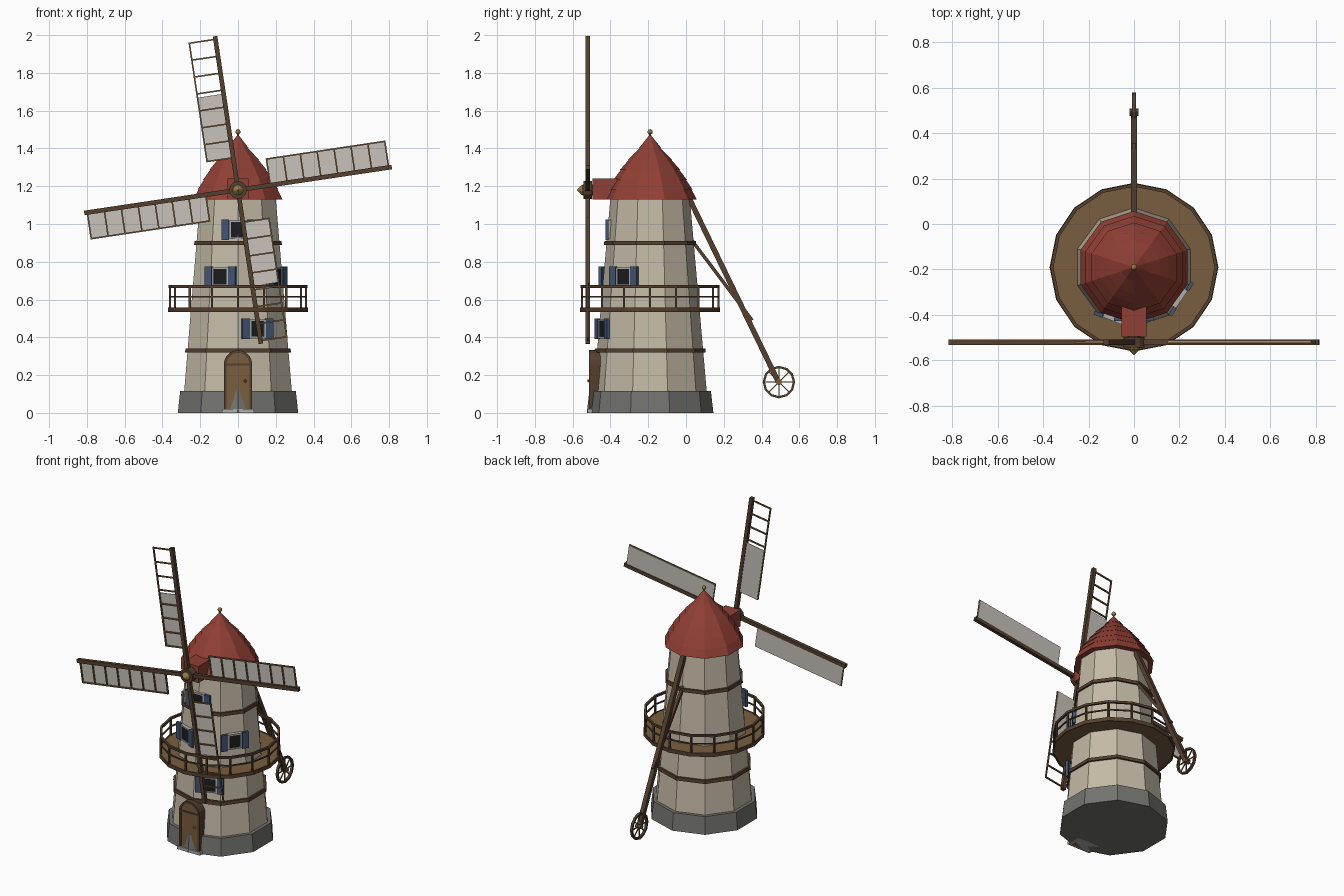
import bpy, bmesh, math
from math import sin, cos, pi, radians
from mathutils import Vector, Matrix

if "Cube" in bpy.data.objects:
    bpy.data.objects.remove(bpy.data.objects["Cube"])

CY = -0.19                       # tower axis
AXIS = Matrix.Translation((0, CY, 0))


def material(name, c):
    m = bpy.data.materials.new(name)
    m.diffuse_color = (*c, 1)
    m.use_nodes = True
    m.node_tree.nodes["Principled BSDF"].inputs["Base Color"].default_value = m.diffuse_color
    return m


WALL = material("plaster", (.55, .49, .38))
STONE = material("stone", (.17, .17, .16))
STEP = material("step_stone", (.42, .42, .40))
ROOF = material("roof_red", (.28, .05, .035))
WOOD = material("dark_wood", (.09, .05, .028))
PLANK = material("planks", (.19, .11, .05))
CLOTH = material("canvas", (.58, .55, .50))
BLUE = material("shutter_blue", (.05, .09, .17))
PANE = material("glass_dark", (.012, .012, .014))
BRASS = material("brass", (.30, .20, .05))


def finish(bm, name, mat):
    bmesh.ops.recalc_face_normals(bm, faces=bm.faces)
    me = bpy.data.meshes.new(name)
    bm.to_mesh(me)
    bm.free()
    me.materials.append(mat)
    ob = bpy.data.objects.new(name, me)
    bpy.context.collection.objects.link(ob)
    return ob


def lathe(bm, profile, n, M, closed=False):
    """Revolve (radius, height) points with n sides, one vertex facing -y."""
    rings = []
    for r, z in profile:
        ring = [bm.verts.new(M @ Vector((r * cos(2*pi*i/n - pi/2), r * sin(2*pi*i/n - pi/2), z)))
                for i in range(n if r > 0 else 1)]
        rings.append(ring)
    pairs = list(zip(rings, rings[1:])) + ([(rings[-1], rings[0])] if closed else [])
    for a, b in pairs:
        for i in range(n):
            j = (i + 1) % n
            vs = [a[i % len(a)], a[j % len(a)], b[j % len(b)], b[i % len(b)]]
            bm.faces.new(list(dict.fromkeys(vs)))
    if not closed:
        for ring in (rings[0], rings[-1]):
            if len(ring) > 1:
                bm.faces.new(ring)


def box(bm, x, y, z, M=Matrix()):
    S = Matrix.Diagonal((x[1]-x[0], y[1]-y[0], z[1]-z[0], 1))
    T = Matrix.Translation(((x[0]+x[1])/2, (y[0]+y[1])/2, (z[0]+z[1])/2))
    bmesh.ops.create_cube(bm, size=1, matrix=M @ T @ S)


def beam(bm, p, q, w, d=None, side=(0, 1, 0)):
    """Bar from p to q; d is its thickness along side."""
    p, q = Vector(p), Vector(q)
    zc = (q - p).normalized()
    xc = Vector(side).cross(zc).normalized()
    R = Matrix((xc, zc.cross(xc), zc)).transposed().to_4x4()
    box(bm, (-w/2, w/2), (-(d or w)/2, (d or w)/2), (0, (q-p).length), Matrix.Translation(p) @ R)


def turned(name, profile, n, mat, M=AXIS, closed=False):
    bm = bmesh.new()
    lathe(bm, profile, n, M, closed)
    return finish(bm, name, mat)


def wall_r(z):
    return .30 - .09 * (z - .11) / 1.02


# Tower body, plinth and timber bands
turned("plinth", [(.335, 0), (.322, .115)], 10, STONE)
turned("tower", [(.30, .11), (.21, 1.14)], 10, WALL)
for name, z in (("lower_band", .33), ("upper_band", .90)):
    r = wall_r(z)
    turned(name, [(r-.02, z-.011), (r+.014, z-.011), (r+.012, z+.011), (r-.02, z+.011)], 10, WOOD, closed=True)

# Roof in overlapping courses, with finial
rows = [(.247, 1.13), (.221, 1.185), (.192, 1.235), (.155, 1.29), (.113, 1.343), (.055, 1.405), (0, 1.475)]
prof = [rows[0]]
for r, z in rows[1:-1]:
    prof += [(r - .003, z), (r + .004, z - .003)]
turned("roof", prof + [rows[-1]], 10, ROOF)
bm = bmesh.new()
lathe(bm, [(.006, 1.45), (.006, 1.485)], 6, AXIS)
bmesh.ops.create_uvsphere(bm, u_segments=10, v_segments=6, radius=.014, matrix=Matrix.Translation((0, CY, 1.488)))
finish(bm, "finial", BRASS)
bm = bmesh.new()
box(bm, (-.055, .055), (-.495, -.33), (1.13, 1.24))
finish(bm, "shaft_housing", ROOF)

# Balcony with railing
turned("balcony_deck", [(.24, .537), (.366, .537), (.366, .556), (.24, .556)], 16, PLANK, closed=True)
turned("deck_rim", [(.362, .533), (.371, .533), (.371, .558), (.362, .558)], 16, WOOD, closed=True)
bm = bmesh.new()
for z, h in ((.669, .007), (.615, .004)):
    lathe(bm, [(.361-h, z-h), (.361+h, z-h), (.361+h, z+h), (.361-h, z+h)], 16, AXIS, True)
for i in range(16):
    a = 2*pi*i/16
    x, y = .361*cos(a), CY + .361*sin(a)
    beam(bm, (x, y, .55), (x, y, .668), .011)
finish(bm, "balcony_railing", WOOD)

# Door: arched leaf, frame, transom, handle, step
def arch(r, spring=.257, n=10):
    return [(r, 0)] + [(r*cos(pi*i/n), spring + r*sin(pi*i/n)) for i in range(n+1)] + [(-r, 0)]


bm = bmesh.new()
f = bm.faces.new([bm.verts.new((x, -.509, z)) for x, z in arch(.064)])
ext = bmesh.ops.extrude_face_region(bm, geom=[f])
bmesh.ops.translate(bm, vec=(0, .06, 0), verts=[v for v in ext["geom"] if isinstance(v, bmesh.types.BMVert)])
finish(bm, "door", PLANK)
bm = bmesh.new()
outer, inner = arch(.075), arch(.061)
loops = [[bm.verts.new((x, y, z)) for x, z in pts]
         for pts, y in ((outer, -.45), (outer, -.514), (inner, -.514), (inner, -.45))]
for k in range(4):
    a, b = loops[k], loops[(k+1) % 4]
    for i in range(len(a) - 1):
        bm.faces.new((a[i], a[i+1], b[i+1], b[i]))
box(bm, (-.062, .062), (-.513, -.48), (.252, .262))
finish(bm, "door_frame", WOOD)
bm = bmesh.new()
bmesh.ops.create_uvsphere(bm, u_segments=8, v_segments=6, radius=.008, matrix=Matrix.Translation((.038, -.515, .17)))
finish(bm, "door_knob", BRASS)
bm = bmesh.new()
box(bm, (-.085, .085), (-.522, -.42), (0, .02))
finish(bm, "door_step", STEP)

# Windows with frames and shutters: (angle from front, height)
for k, (deg, z) in enumerate(((0, .97), (-22, .72), (56, .72), (22, .445))):
    M = Matrix.Translation((0, CY, z)) @ Matrix.Rotation(radians(deg), 4, 'Z')
    r = wall_r(z)
    bm = bmesh.new()
    box(bm, (-.038, .038), (-r-.003, -r+.05), (-.043, .043), M)
    finish(bm, f"window_pane_{k+1}", PANE)
    bm = bmesh.new()
    for s in (-1, 1):
        box(bm, sorted((s*.036, s*.046)), (-r-.008, -r+.04), (-.05, .05), M)
        box(bm, (-.046, .046), (-r-.008, -r+.04), sorted((s*.041, s*.05)), M)
    finish(bm, f"window_frame_{k+1}", STEP)
    bm = bmesh.new()
    for s in (-1, 1):
        box(bm, sorted((s*.047, s*.088)), (-r-.012, -r+.004), (-.054, .054), M)
    finish(bm, f"shutters_{k+1}", BLUE)

# Hub and shaft, turned about the -y direction
HUB = Matrix.Translation((0, 0, 1.18)) @ Matrix.Rotation(pi/2, 4, 'X')
turned("shaft", [(.03, .45), (.03, .51)], 10, WOOD, HUB)
turned("hub", [(.047, .497), (.047, .543)], 12, WOOD, HUB)
turned("hub_cap", [(.028, .54), (.028, .549), (0, .578)], 10, BRASS, HUB)

# Four sails: stock, lattice, canvas (full on the sides, half on top and bottom)
for k, name in enumerate(("top", "left", "bottom", "right")):
    M = Matrix.Translation((0, 0, 1.18)) @ Matrix.Rotation(-radians(8.5 + 90*k), 4, 'Y')
    bm = bmesh.new()
    box(bm, (-.012, .012), (-.533, -.509), (0, .823), M)
    finish(bm, name + "_sail_stock", WOOD)
    bm = bmesh.new()
    for i in range(8):
        z = .173 + .0905*i
        box(bm, (-.143, 0), (-.525, -.516), (z-.004, z+.004), M)
    box(bm, (-.144, -.136), (-.525, -.516), (.169, .811), M)
    finish(bm, name + "_sail_lattice", PLANK)
    bm = bmesh.new()
    box(bm, (-.14, -.01), (-.517, -.513), (.17, .515 if k % 2 == 0 else .808), M)
    finish(bm, name + "_sail_canvas", CLOTH)

# Tail pole, brace and wheel
bm = bmesh.new()
beam(bm, (0, .01, 1.15), (0, .488, .165), .028, .028, (1, 0, 0))
finish(bm, "tail_pole", WOOD)
bm = bmesh.new()
beam(bm, (0, .015, .935), (0, .35, .49), .018, .018, (1, 0, 0))
finish(bm, "tail_brace", WOOD)
WH = Matrix.Translation((0, .492, .163)) @ Matrix.Rotation(pi/2, 4, 'Y')
turned("wheel_rim", [(.074, -.008), (.086, -.008), (.086, .008), (.074, .008)], 12, WOOD, WH, True)
bm = bmesh.new()
lathe(bm, [(.016, -.02), (.016, .02)], 8, WH)
for i in range(4):
    d = Vector((0, cos(pi*i/4), sin(pi*i/4))) * .078
    c = Vector((0, .492, .163))
    beam(bm, c - d, c + d, .006, .006, (1, 0, 0))
finish(bm, "wheel_spokes", PLANK)
